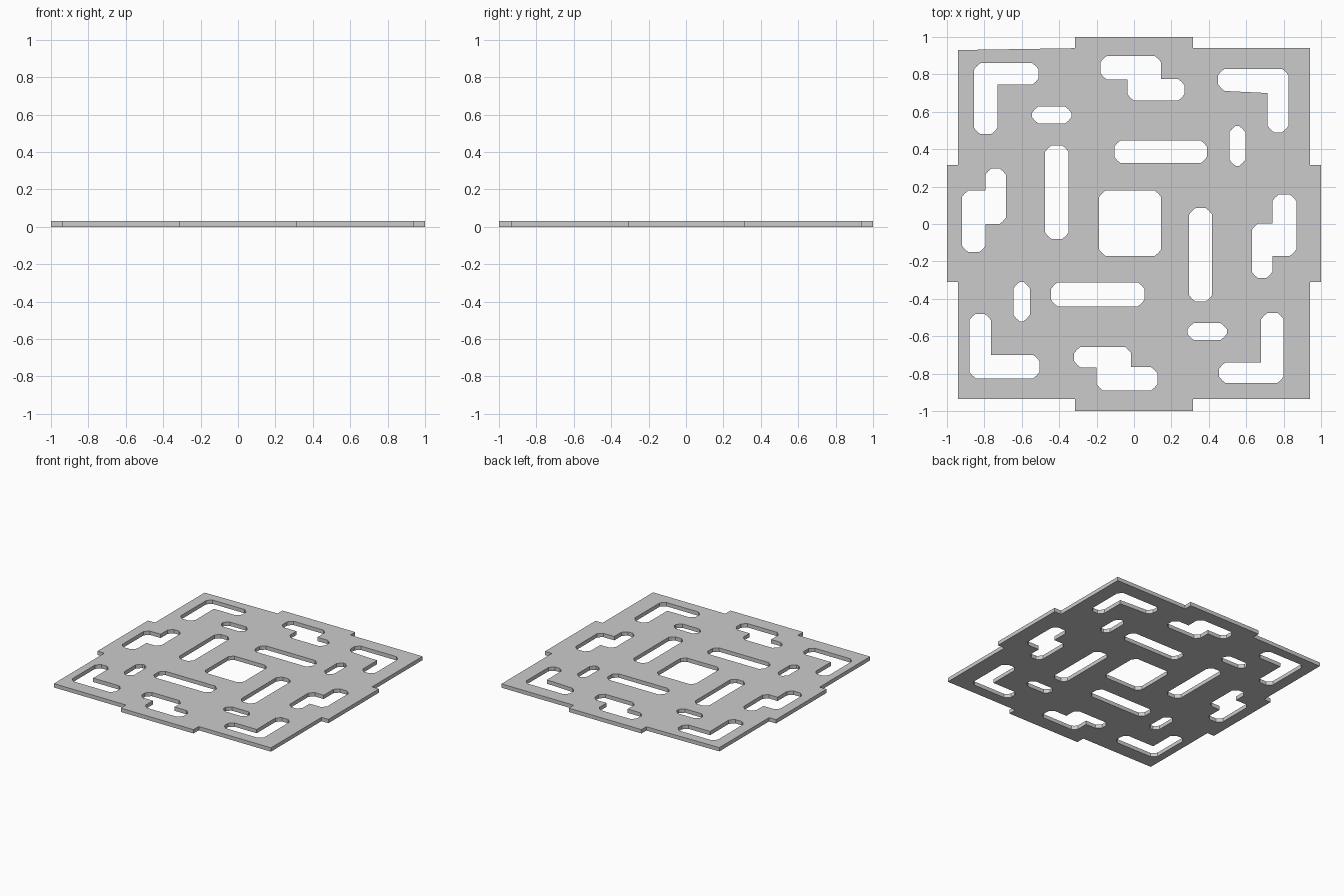
import bpy
from mathutils import Vector

if "Cube" in bpy.data.objects:
    bpy.data.objects.remove(bpy.data.objects["Cube"])

THICK = 0.03
CUT = 0.034  # corner cut on the openings

def path(x, y, *steps):
    """Right-angled closed outline: alternate new x, new y from the start corner."""
    pts = [(x, y)]
    for i, v in enumerate(steps):
        px, py = pts[-1]
        pts.append((v, py) if i % 2 == 0 else (px, v))
    return pts

def soften(pts):
    """Cut the convex corners with a two-sided rounding, keep inner corners sharp."""
    p = [Vector(q) for q in pts]
    n = len(p)
    area = sum(p[i - 1].cross(p[i]) for i in range(n))
    out = []
    for i in range(n):
        a, b, c = p[i - 1], p[i], p[(i + 1) % n]
        if (b - a).cross(c - b) * area > 0:
            s = b + (a - b).normalized() * CUT
            e = b + (c - b).normalized() * CUT
            out += [s, (s + e) * 0.45 + b * 0.1, e]
        else:
            out.append(b)
    return out

def rect(x0, x1, y0, y1):
    return path(x0, y0, x1, y1, x0)

# Outer edge with a tab on each side
outline = [(-.94, .93), (-.315, .94), (-.315, 1), (.315, 1), (.315, .94), (.94, .94),
           (.94, .315), (1, .315), (1, -.31), (.94, -.31), (.94, -.935), (.315, -.935),
           (.315, -1), (-.315, -1), (-.315, -.935), (-.94, -.935), (-.94, -.31),
           (-1, -.31), (-1, .315), (-.94, .315)]

# Centre window, long slots, short slots
holes = [rect(*r) for r in (
    (-.187, .145, -.17, .178),
    (-.475, -.35, -.08, .42), (-.105, .39, .325, .447),
    (.295, .417, -.415, .085), (-.443, .055, -.44, -.312),
    (-.545, -.335, .537, .628), (.51, .595, .31, .525),
    (.285, .497, -.62, -.53), (-.645, -.557, -.52, -.31))]

# L-shaped corner openings
holes += [
    path(-.855, .48, -.73, .745, -.51, .86, -.855),
    [(.45, .83), (.825, .83), (.825, .49), (.715, .49), (.715, .70), (.45, .713)],
    path(.455, -.85, .80, -.475, .68, -.74, .455),
    path(-.88, -.825, -.505, -.70, -.765, -.48, -.88)]

# Stepped openings along the sides
holes += [
    path(-.18, .898, .145, .775, .27, .66, -.035, .773, -.18),
    path(-.32, -.657, -.015, -.765, .125, -.89, -.2, -.767, -.32),
    path(-.795, .297, -.685, 0, -.793, -.15, -.92, .178, -.795),
    path(.74, .157, .868, -.17, .74, -.29, .63, .003, .74)]

# Filled flat curve, extruded to the plate thickness
curve = bpy.data.curves.new("pierced_plate", "CURVE")
curve.dimensions = "2D"
curve.fill_mode = "BOTH"
curve.extrude = THICK / 2
for loop in [outline] + [soften(h) for h in holes]:
    sp = curve.splines.new("POLY")
    sp.points.add(len(loop) - 1)
    for pt, (x, y) in zip(sp.points, loop):
        pt.co = (x, y, 0, 1)
    sp.use_cyclic_u = True
plate = bpy.data.objects.new("pierced_plate", curve)
plate.location.z = THICK / 2
bpy.context.collection.objects.link(plate)

# Turn into a clean closed mesh with flat faces
bpy.context.view_layer.objects.active = plate
plate.select_set(True)
bpy.ops.object.convert(target="MESH")
bpy.ops.object.mode_set(mode="EDIT")
bpy.ops.mesh.select_all(action="SELECT")
bpy.ops.mesh.remove_doubles(threshold=0.0005)
bpy.ops.mesh.normals_make_consistent(inside=False)
bpy.ops.object.mode_set(mode="OBJECT")
bpy.ops.object.shade_flat()
